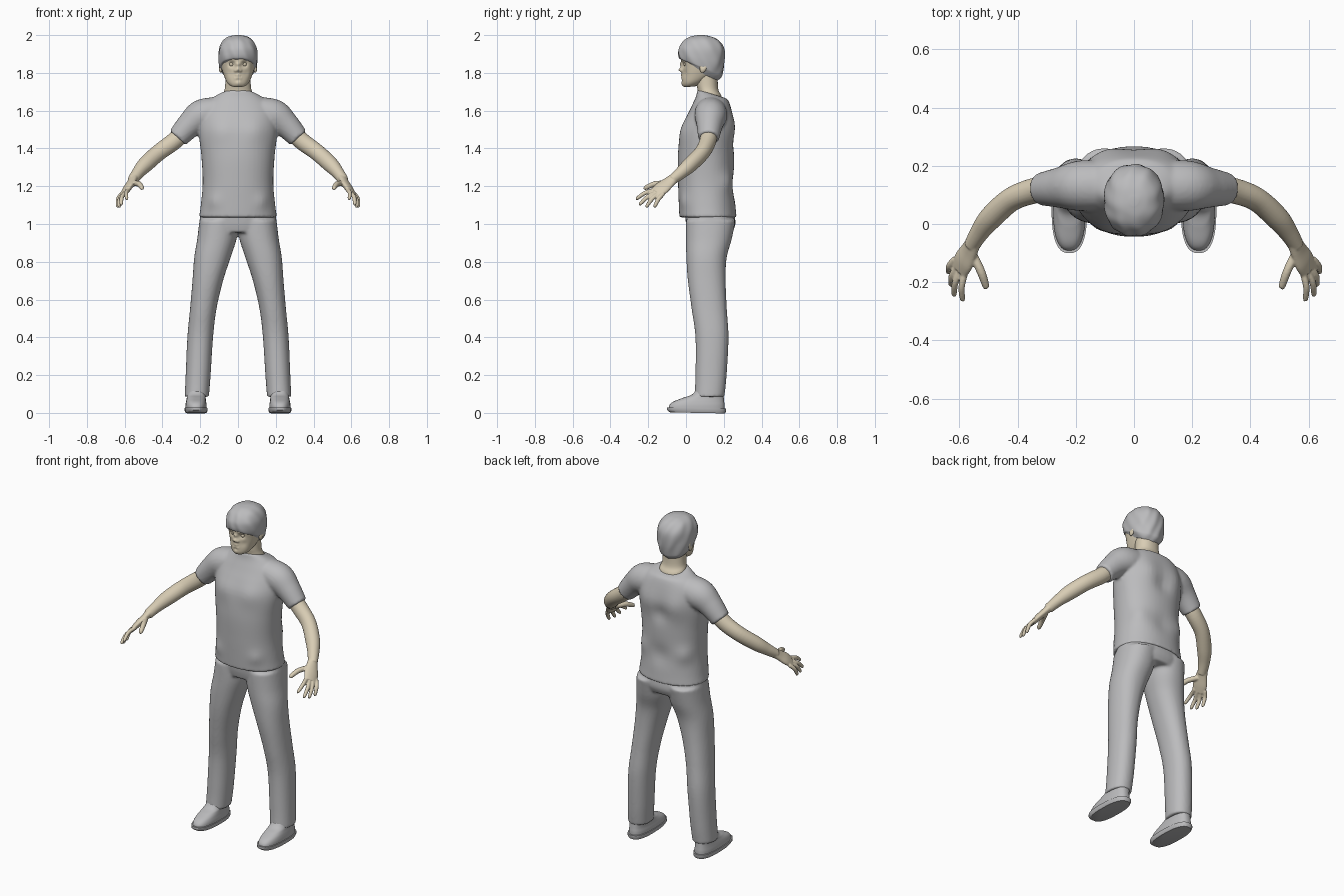
import bpy, bmesh, math
from mathutils import Vector

if "Cube" in bpy.data.objects:
    bpy.data.objects.remove(bpy.data.objects["Cube"])


def material(name, colour):
    mat = bpy.data.materials.new(name)
    mat.use_nodes = True
    mat.diffuse_color = colour
    mat.node_tree.nodes["Principled BSDF"].inputs["Base Color"].default_value = colour
    return mat


GREY = material("cloth_grey", (0.50, 0.50, 0.51, 1))
SKIN = material("pale_skin", (0.69, 0.61, 0.46, 1))


def spline(keys, steps):
    """Catmull-Rom interpolation of tuples of numbers."""
    out = []
    last = len(keys) - 1
    for i in range(last):
        a, b, c, d = (keys[min(max(j, 0), last)] for j in range(i - 1, i + 3))
        for k in range(steps):
            t = k / steps
            out.append([q + t * (r - p) / 2 + t * t * (p - 2.5 * q + 2 * r - s / 2)
                        + t ** 3 * (1.5 * (q - r) + (s - p) / 2)
                        for p, q, r, s in zip(a, b, c, d)])
    return out + [list(keys[-1])]


def loft(bm, rings):
    """Closed skin through rings of points."""
    loops = [[bm.verts.new(p) for p in ring] for ring in rings]
    n = len(loops[0])
    for low, high in zip(loops, loops[1:]):
        for i in range(n):
            j = (i + 1) % n
            bm.faces.new((low[i], low[j], high[j], high[i]))
    bm.faces.new(loops[0][::-1])
    bm.faces.new(loops[-1])


def outline(n, power):
    """Unit superellipse."""
    for i in range(n):
        a = math.tau * i / n
        c, s = math.cos(a), math.sin(a)
        yield (math.copysign(abs(c) ** (2 / power), c),
               math.copysign(abs(s) ** (2 / power), s))


def stack(bm, keys, side=1, n=48, steps=6, power=2.2):
    """Level rings, each key: z, x centre, x radius, front y, back y, tilt."""
    rings = []
    for z, x, rx, front, back, tilt in spline(keys, steps):
        ry, y = (back - front) / 2, (back + front) / 2
        rings.append([Vector((side * x + rx * u, y + ry * v, z - tilt * ry * v))
                      for u, v in outline(n, power)])
    loft(bm, rings)


def tube(bm, keys, side, across=(0, 1, 0), n=24, steps=6):
    """Rings square to a path, each key: x, y, z, radius across, radius through."""
    pts = spline(keys, steps)
    path = [Vector((side * p[0], p[1], p[2])) for p in pts]
    hint = Vector((side * across[0], across[1], across[2]))
    rings = []
    for i, p in enumerate(path):
        t = (path[min(i + 1, len(path) - 1)] - path[max(i - 1, 0)]).normalized()
        u = (hint - t * hint.dot(t)).normalized()
        w = t.cross(u)
        rings.append([p + u * pts[i][3] * a + w * pts[i][4] * b for a, b in outline(n, 2)])
    loft(bm, rings)


def sculpt(bm, dents):
    """Soft pushes, mirrored in x; each: centre, reach, push vector."""
    for centre, reach, push in dents:
        for s in (1, -1) if centre[0] else (1,):
            c = Vector((s * centre[0], centre[1], centre[2]))
            p = Vector((s * push[0], push[1], push[2]))
            for v in bm.verts:
                v.co += p * math.exp(-(v.co - c).length_squared / reach ** 2)


def finish(name, bm, mat, voxel=0, smooth=4):
    bmesh.ops.recalc_face_normals(bm, faces=bm.faces)
    mesh = bpy.data.meshes.new(name)
    bm.to_mesh(mesh)
    bm.free()
    mesh.materials.append(mat)
    obj = bpy.data.objects.new(name, mesh)
    bpy.context.collection.objects.link(obj)
    bpy.ops.object.select_all(action="DESELECT")
    obj.select_set(True)
    bpy.context.view_layer.objects.active = obj
    if voxel:  # blend overlapping volumes into one skin
        remesh = obj.modifiers.new("Blend", "REMESH")
        remesh.mode = "VOXEL"
        remesh.voxel_size = voxel
        remesh.use_smooth_shade = True
        soften = obj.modifiers.new("Soften", "SMOOTH")
        soften.factor = 0.5
        soften.iterations = smooth
    else:
        bpy.ops.object.shade_smooth_by_angle(angle=math.radians(50))
    return obj


# Shirt: torso and sleeves
bm = bmesh.new()
stack(bm, [(1.035, 0, .207, -.035, .268, 0), (1.1, 0, .197, -.038, .262, 0),
           (1.22, 0, .187, -.042, .255, 0), (1.36, 0, .194, -.043, .255, 0),
           (1.48, 0, .208, -.028, .252, 0), (1.56, 0, .205, 0, .245, 0),
           (1.62, 0, .185, .028, .235, 0), (1.665, 0, .14, .052, .222, .1),
           (1.69, 0, .088, .06, .205, .3)])
for s in (1, -1):
    tube(bm, [(.10, .13, 1.605, .08, .07), (.19, .13, 1.575, .085, .085),
              (.255, .125, 1.525, .07, .07), (.32, .12, 1.455, .056, .056)], s)
sculpt(bm, [((.09, -.01, 1.5), .07, (0, -.012, 0)),
            ((.1, .25, 1.52), .08, (0, .018, 0)),
            ((0, .25, 1.45), .05, (0, -.014, 0)),
            ((0, .26, 1.2), .06, (0, -.012, 0)),
            ((.13, .2, 1.22), .05, (.006, .012, 0)),
            ((.12, 0, 1.12), .04, (.004, -.008, 0))])
finish("shirt", bm, GREY, .008, 5)

# Trousers: hips and legs
bm = bmesh.new()
stack(bm, [(.955, 0, .19, .01, .245, 0), (1.0, 0, .203, 0, .262, 0),
           (1.06, 0, .198, -.005, .255, 0)])
LEG = [(.085, .218, .064, .045, .203, 0), (.2, .211, .066, .05, .215, 0),
       (.4, .2, .068, .05, .225, 0), (.55, .184, .07, .03, .216, 0),
       (.7, .16, .081, .01, .21, 0), (.82, .136, .096, .002, .215, 0),
       (.92, .112, .104, 0, .242, 0), (1.02, .1, .104, 0, .262, 0)]
for s in (1, -1):
    stack(bm, LEG, s)
finish("trousers", bm, GREY, .008, 5)

for s, word in ((1, "left"), (-1, "right")):
    # Shoe upper and sole
    bm = bmesh.new()
    stack(bm, [(.015, .222, .056, -.092, .204, 0), (.04, .222, .056, -.088, .204, 0),
               (.06, .222, .053, -.066, .202, 0), (.08, .221, .05, -.015, .2, 0),
               (.1, .22, .05, .035, .198, 0), (.15, .218, .045, .07, .19, 0)], s, power=2.5)
    finish(word + "_shoe", bm, GREY)
    bm = bmesh.new()
    stack(bm, [(0, .222, .055, -.085, .206, .02), (.012, .222, .061, -.1, .212, .02),
               (.026, .222, .061, -.1, .212, .02)], s, steps=1, power=2.6)
    finish(word + "_sole", bm, GREY)

    # Bare arm, palm, fingers and thumb
    bm = bmesh.new()
    tube(bm, [(.27, .125, 1.5, .045, .045), (.34, .115, 1.437, .044, .046),
              (.42, .085, 1.378, .041, .044), (.49, .023, 1.315, .04, .042),
              (.53, -.028, 1.27, .033, .033), (.558, -.075, 1.232, .026, .028)], s)
    tube(bm, [(.55, -.06, 1.245, .027, .023), (.567, -.095, 1.217, .036, .02),
              (.585, -.128, 1.19, .043, .019), (.6, -.158, 1.165, .038, .014)],
         s, (.04, .06, -.03))
    digits = [((.58, -.165, 1.18), (.59, -.265, 1.133)),
              ((.595, -.16, 1.165), (.62, -.248, 1.103)),
              ((.607, -.145, 1.16), (.63, -.212, 1.09)),
              ((.615, -.12, 1.16), (.639, -.168, 1.09)),
              ((.553, -.105, 1.215), (.505, -.222, 1.19))]
    for base, tip in digits:
        a, b = Vector(base), Vector(tip)
        if base[0] < .56:
            mid, r = Vector((.525, -.165, 1.212)), .015
        else:
            mid, r = (a + b) / 2 + Vector((.007, 0, .009)), .0115
        tube(bm, [(*a, r, r), (*mid, r, r), (*a.lerp(b, .93), r * .8, r * .8),
                  (*b, r * .35, r * .35)], s, n=12)
    finish(word + "_arm", bm, SKIN, .004, 3)

    # Ear
    bm = bmesh.new()
    bmesh.ops.create_uvsphere(bm, u_segments=20, v_segments=14, radius=1)
    for v in bm.verts:
        v.co = Vector((s * .092 + .011 * v.co.x, .093 + .02 * v.co.y + .006 * v.co.z,
                       1.835 + .034 * v.co.z))
    sculpt(bm, [((.105, .09, 1.838), .012, (-.008, 0, 0))])
    finish(word + "_ear", bm, SKIN)

    # Eyeball
    bm = bmesh.new()
    bmesh.ops.create_uvsphere(bm, u_segments=16, v_segments=12, radius=.0125)
    bmesh.ops.translate(bm, verts=bm.verts, vec=(s * .034, .0, 1.846))
    finish(word + "_eye", bm, SKIN)

# Neck
bm = bmesh.new()
stack(bm, [(1.63, 0, .085, .06, .2, 0), (1.69, 0, .077, .062, .188, .2),
           (1.73, 0, .068, .055, .17, .2), (1.82, 0, .066, .05, .168, 0)])
finish("neck", bm, SKIN)

# Head with a modelled face
bm = bmesh.new()
stack(bm, [(1.727, 0, .022, .005, .05, -.1), (1.734, 0, .042, -.01, .08, -.15),
           (1.755, 0, .061, -.018, .115, -.15), (1.79, 0, .076, -.02, .15, 0),
           (1.83, 0, .087, -.021, .175, 0), (1.87, 0, .092, -.027, .185, 0),
           (1.92, 0, .09, -.026, .185, 0), (1.965, 0, .07, .005, .16, 0),
           (1.985, 0, .035, .04, .12, 0)], n=120, steps=9)
sculpt(bm, [((.034, -.015, 1.847), .018, (0, .013, 0)),
            ((.03, -.025, 1.868), .014, (0, -.005, 0)),
            ((0, -.02, 1.845), .011, (0, -.011, 0)),
            ((0, -.025, 1.818), .012, (0, -.022, -.003)),
            ((.012, -.02, 1.812), .008, (.002, -.008, 0)),
            ((.04, -.005, 1.8), .02, (0, .005, 0)),
            ((0, -.02, 1.786), .012, (0, -.007, 0)),
            ((.01, -.02, 1.773), .01, (0, -.005, 0)),
            ((0, -.026, 1.78), .005, (0, .005, 0)),
            ((.014, -.024, 1.779), .005, (0, .005, 0)),
            ((0, -.02, 1.762), .008, (0, .004, 0)),
            ((0, -.015, 1.745), .018, (0, -.007, 0))])
finish("head", bm, SKIN)

# Hair cap, low at the nape and short over the brow
bm = bmesh.new()
stack(bm, [(1.8, 0, .076, 0, .165, .5), (1.822, 0, .092, -.022, .184, .45),
           (1.838, 0, .099, -.036, .193, .36), (1.88, 0, .103, -.041, .203, .2),
           (1.93, 0, .099, -.036, .202, .04), (1.97, 0, .08, -.012, .175, 0),
           (1.992, 0, .05, .025, .135, 0), (2.0, 0, .015, .065, .095, 0)], n=96)
for v in bm.verts:  # faint combed locks
    v.co.y += .002 * math.sin(110 * v.co.x + 40 * v.co.z)
    v.co.x += .0015 * math.sin(90 * v.co.y + 50 * v.co.z)
finish("hair", bm, GREY)
